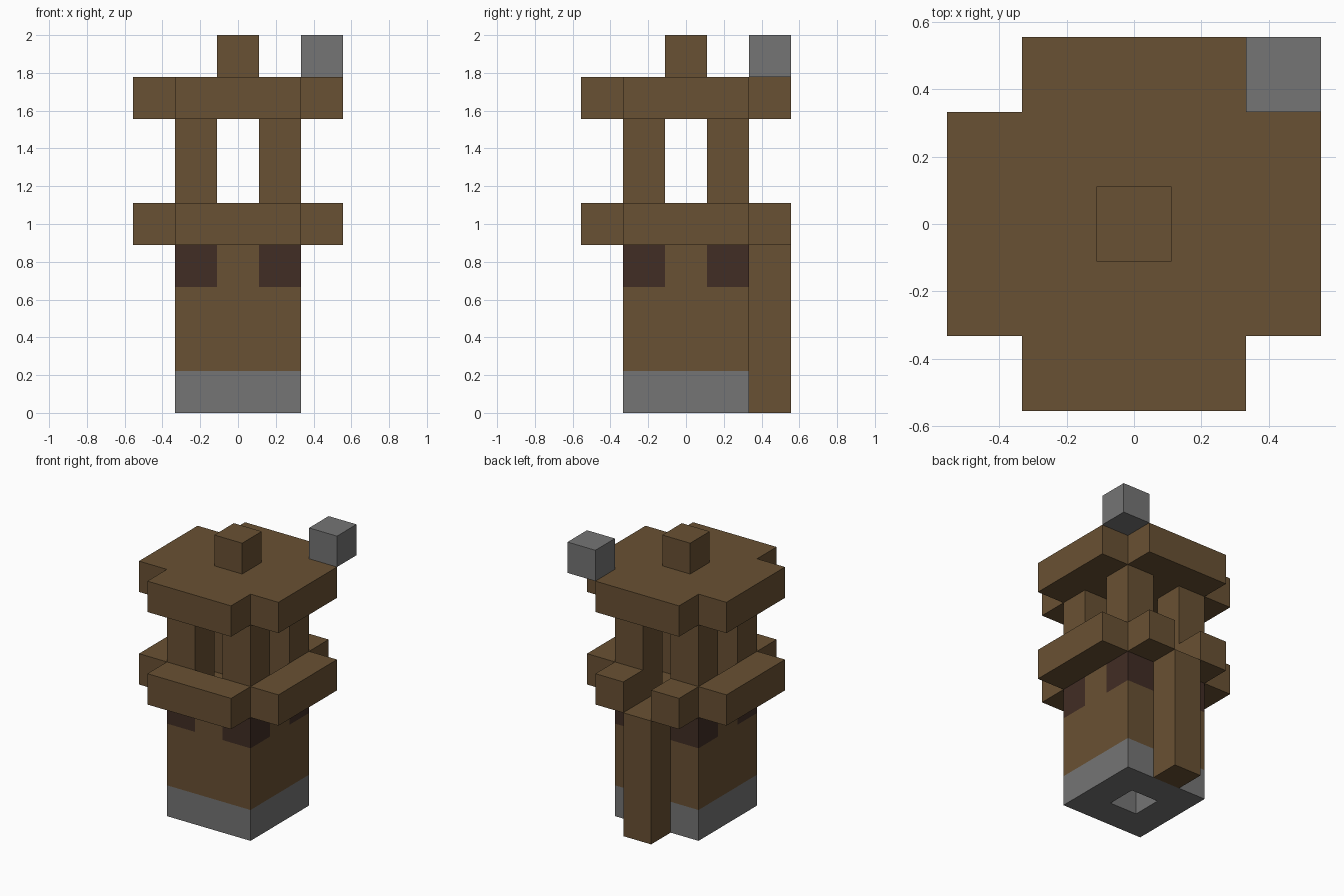
import bpy
import bmesh
from mathutils import Matrix, Vector

U = 2 / 9  # edge of one block

old = bpy.data.objects.get("Cube")
if old:
    bpy.data.objects.remove(old, do_unlink=True)


def material(name, rgb):
    m = bpy.data.materials.new(name)
    m.use_nodes = True
    m.diffuse_color = (*rgb, 1)
    m.node_tree.nodes["Principled BSDF"].inputs["Base Color"].default_value = (*rgb, 1)
    return m


wood = material("brown wood", (0.141, 0.082, 0.033))
dark = material("dark wood", (0.053, 0.026, 0.018))
stone = material("grey stone", (0.178, 0.178, 0.178))


def blocks(name, mat, *boxes):
    """One object from boxes given as first and last block (x, y, z), inclusive."""
    bm = bmesh.new()
    for lo, hi in boxes:
        lo, hi = Vector(lo), Vector(hi)
        size = (hi - lo + Vector((1, 1, 1))) * U
        mid = (lo + hi) / 2 * U + Vector((0, 0, U / 2))
        bmesh.ops.create_cube(bm, size=1, matrix=Matrix.Translation(mid) @ Matrix.Diagonal((*size, 1)))
    mesh = bpy.data.meshes.new(name)
    bm.to_mesh(mesh)
    bm.free()
    mesh.materials.append(mat)
    obj = bpy.data.objects.new(name, mesh)
    bpy.context.collection.objects.link(obj)
    return obj


def ring(z0, z1):
    """Hollow square wall, three blocks wide."""
    return [((-1, -1, z0), (1, -1, z1)), ((-1, 1, z0), (1, 1, z1)),
            ((-1, 0, z0), (-1, 0, z1)), ((1, 0, z0), (1, 0, z1))]


def cross(r, z):
    """Square slab of half-width r with its corner blocks left out."""
    return [((-r, 1 - r, z), (r, r - 1, z)),
            ((1 - r, r, z), (r - 1, r, z)),
            ((1 - r, -r, z), (r - 1, -r, z))]


# Hollow tower shaft and its floor
blocks("stone_base", stone, *ring(0, 0))
blocks("tower_wall", wood, *ring(1, 2))
blocks("lookout_floor", wood, *cross(1, 3))

# Dark corner brackets and the posts above them
corners = [(x, y) for x in (-1, 1) for y in (-1, 1)]
blocks("corner_brackets", dark, *[((x, y, 3), (x, y, 3)) for x, y in corners])
blocks("roof_posts", wood, *[((x, y, 4), (x, y, 6)) for x, y in corners])

# Railing with an opening at the back, reached by the rear ladder post
blocks("railing", wood,
       ((-1, -2, 4), (1, -2, 4)), ((-2, -1, 4), (-2, 1, 4)), ((2, -1, 4), (2, 1, 4)),
       ((-1, 2, 4), (-1, 2, 4)), ((1, 2, 4), (1, 2, 4)))
blocks("ladder_post", wood, ((0, 2, 0), (0, 2, 3)))

# Roof, its finial and the stone at its corner
blocks("roof", wood, *cross(2, 7))
blocks("roof_finial", wood, ((0, 0, 8), (0, 0, 8)))
blocks("corner_stone", stone, ((2, 2, 8), (2, 2, 8)))
